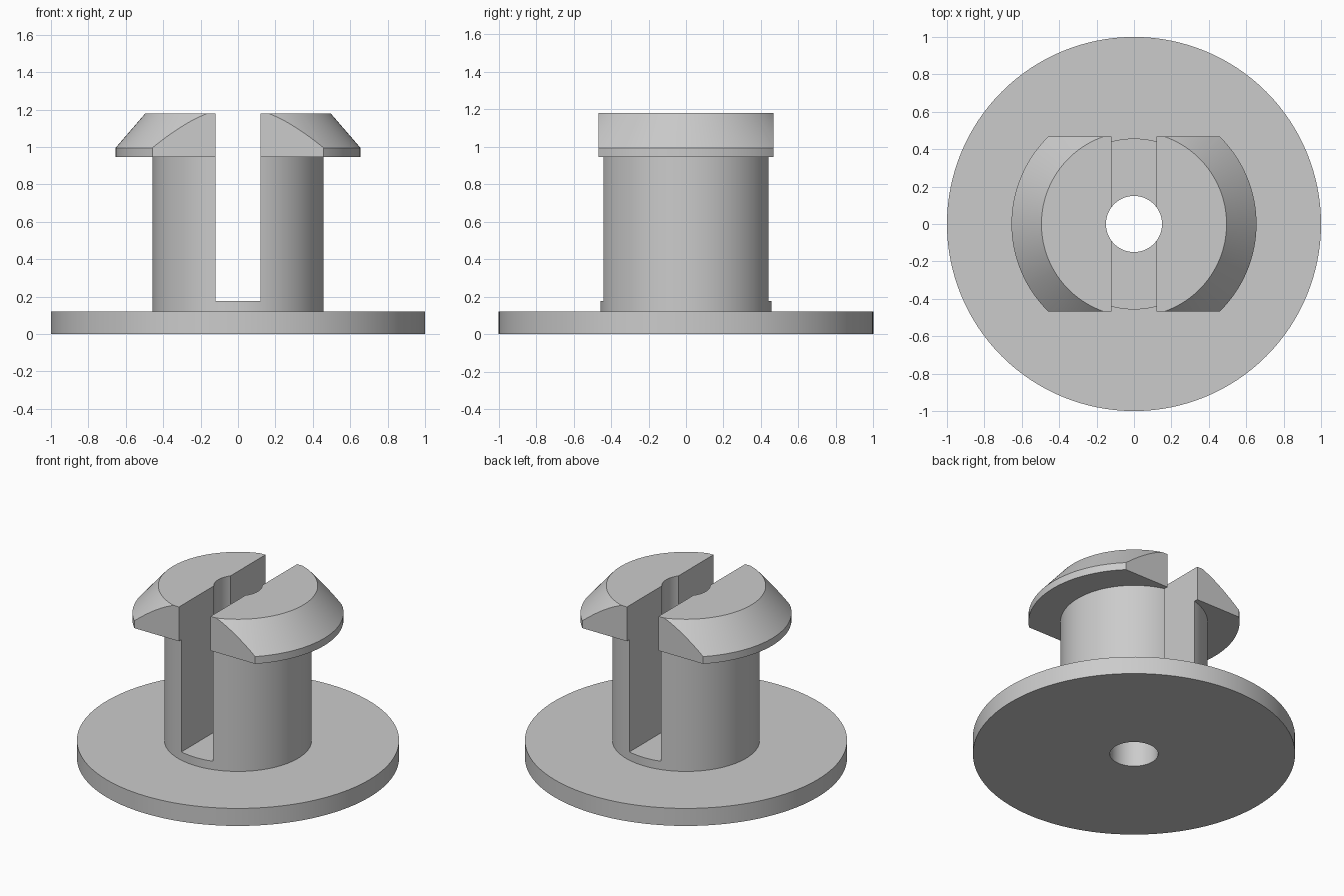
import bpy, bmesh, math

if "Cube" in bpy.data.objects:
    bpy.data.objects.remove(bpy.data.objects["Cube"])

grey = bpy.data.materials.new("light grey plastic")
grey.diffuse_color = (0.6, 0.6, 0.6, 1)
grey.use_nodes = True
grey.node_tree.nodes["Principled BSDF"].inputs["Base Color"].default_value = grey.diffuse_color

HOLE, SHAFT, HEAD, TOP = 0.15, 0.457, 0.655, 0.495
BASE_Z, HEAD_Z, RIM_Z, TOP_Z = 0.12, 0.945, 0.995, 1.18
SIDES = 128


def make_object(name, bm):
    bmesh.ops.recalc_face_normals(bm, faces=bm.faces)
    mesh = bpy.data.meshes.new(name)
    bm.to_mesh(mesh)
    bm.free()
    mesh.materials.append(grey)
    obj = bpy.data.objects.new(name, mesh)
    bpy.context.collection.objects.link(obj)
    return obj


def lathe(name, profile):
    """Closed (radius, height) profile turned about z."""
    bm = bmesh.new()
    rings = []
    for i in range(SIDES):
        a = 2 * math.pi * i / SIDES
        rings.append([bm.verts.new((r * math.cos(a), r * math.sin(a), z)) for r, z in profile])
    n = len(profile)
    for i in range(SIDES):
        a, b = rings[i], rings[(i + 1) % SIDES]
        for j in range(n):
            k = (j + 1) % n
            bm.faces.new((a[j], b[j], b[k], a[k]))
    return make_object(name, bm)


def cut_box(target, lo, hi):
    bm = bmesh.new()
    bmesh.ops.create_cube(bm, size=1)
    for v in bm.verts:
        v.co = [l + (c + 0.5) * (h - l) for c, l, h in zip(v.co, lo, hi)]
    cutter = make_object("cutter", bm)
    cutter.hide_render = True
    mod = target.modifiers.new("cut", 'BOOLEAN')
    mod.operation, mod.solver, mod.object = 'DIFFERENCE', 'EXACT', cutter
    bpy.context.view_layer.objects.active = target
    bpy.ops.object.modifier_apply(modifier=mod.name)
    bpy.data.objects.remove(cutter)


# Flange, shaft and tapered head as one turned solid with a centre bore
clip = lathe("snap_clip", [
    (HOLE, 0), (1, 0), (1, BASE_Z), (SHAFT, BASE_Z), (SHAFT, HEAD_Z),
    (HEAD, HEAD_Z), (HEAD, RIM_Z), (TOP, TOP_Z), (HOLE, TOP_Z)])

# Slot that splits the shaft into two prongs
cut_box(clip, (-0.12, -0.9, 0.177), (0.12, 0.9, 1.5))

# Flats on the front and back of the head
for lo, hi in ((-0.9, -0.468), (0.468, 0.9)):
    cut_box(clip, (-0.9, lo, 0.6), (0.9, hi, 1.5))

bpy.ops.object.select_all(action='DESELECT')
clip.select_set(True)
bpy.context.view_layer.objects.active = clip
bpy.ops.object.shade_smooth_by_angle(angle=math.radians(25))
